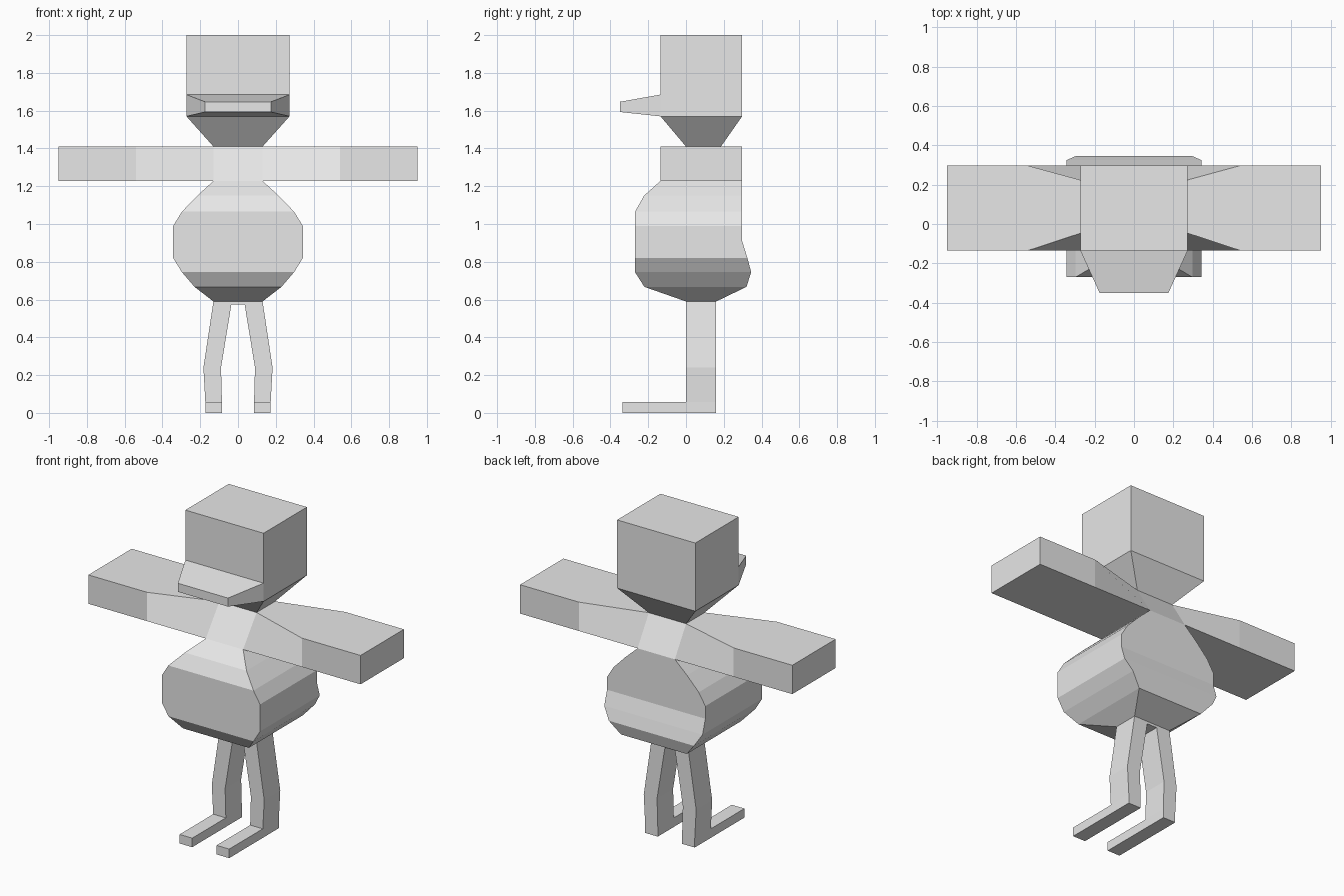
import bpy
import bmesh

if "Cube" in bpy.data.objects:
    bpy.data.objects.remove(bpy.data.objects["Cube"])

plain = bpy.data.materials.new("plain_grey")
plain.diffuse_color = (0.8, 0.8, 0.8, 1)
plain.use_nodes = True
plain.node_tree.nodes["Principled BSDF"].inputs["Base Color"].default_value = plain.diffuse_color


def loft(name, rings, cap_start=True, cap_end=True, skip=()):
    """Skin four-point rings; skip holds (segment, side) pairs left open for a joining part."""
    bm = bmesh.new()
    vs = [[bm.verts.new(p) for p in ring] for ring in rings]
    for i in range(len(vs) - 1):
        for j in range(4):
            if (i, j) not in skip:
                k = (j + 1) % 4
                bm.faces.new((vs[i][j], vs[i][k], vs[i + 1][k], vs[i + 1][j]))
    if cap_start:
        bm.faces.new(vs[0])
    if cap_end:
        bm.faces.new(vs[-1])
    bmesh.ops.recalc_face_normals(bm, faces=bm.faces)
    mesh = bpy.data.meshes.new(name)
    bm.to_mesh(mesh)
    bm.free()
    mesh.materials.append(plain)
    obj = bpy.data.objects.new(name, mesh)
    bpy.context.collection.objects.link(obj)
    return obj


def level(z, x0, x1, y0, y1):
    """Horizontal ring; side 0 faces the front."""
    return [(x0, y0, z), (x1, y0, z), (x1, y1, z), (x0, y1, z)]


# Belly: height, half width, front, back
belly = [(0.575, 0.035, 0, 0.16), (0.59, 0.13, 0, 0.16), (0.667, 0.23, -0.22, 0.32),
         (0.745, 0.297, -0.27, 0.345), (0.82, 0.343, -0.27, 0.325),
         (0.91, 0.343, -0.27, 0.297), (0.99, 0.343, -0.27, 0.297),
         (1.065, 0.297, -0.27, 0.297), (1.15, 0.215, -0.222, 0.297),
         (1.228, 0.13, -0.135, 0.297)]
loft("belly", [level(z, -w, w, f, b) for z, w, f, b in belly],
     cap_end=False, skip={(0, 1), (0, 3)})

# Chest and outstretched arms, pinched at the top towards the neck
arms = []
for x, front, back in [(-0.95, -0.135, 0.297), (-0.54, -0.135, 0.297), (-0.13, 0, 0.185),
                       (0.13, 0, 0.185), (0.54, -0.135, 0.297), (0.95, -0.135, 0.297)]:
    arms.append([(x, -0.135, 1.228), (x, 0.297, 1.228), (x, back, 1.41), (x, front, 1.41)])
loft("chest_and_arms", arms, skip={(2, 0), (2, 2)})

# Head with tapered neck
loft("head", [level(1.41, -0.13, 0.13, 0, 0.185), level(1.57, -0.273, 0.273, -0.135, 0.297),
              level(1.685, -0.273, 0.273, -0.135, 0.297),
              level(2.0, -0.273, 0.273, -0.135, 0.297)],
     cap_start=False, skip={(1, 0)})

# Bill
loft("bill", [[(-w, y, lo), (w, y, lo), (w, y, hi), (-w, y, hi)]
              for y, w, lo, hi in [(-0.135, 0.273, 1.57, 1.685), (-0.35, 0.175, 1.593, 1.647)]],
     cap_start=False)

# Legs and feet
for side, s in (("left", -1), ("right", 1)):
    leg = [level(z, s * a, s * b, 0, 0.16) for z, a, b in
           [(0, 0.085, 0.173), (0.057, 0.085, 0.173), (0.24, 0.09, 0.183)]]
    leg.append([(s * 0.035, 0, 0.575), (s * 0.13, 0, 0.59),
                (s * 0.13, 0.16, 0.59), (s * 0.035, 0.16, 0.575)])
    loft(side + "_leg", leg, cap_end=False, skip={(0, 0)})
    loft(side + "_foot", [[(s * 0.085, y, 0), (s * 0.173, y, 0),
                           (s * 0.173, y, 0.057), (s * 0.085, y, 0.057)] for y in (0, -0.335)],
         cap_start=False)
